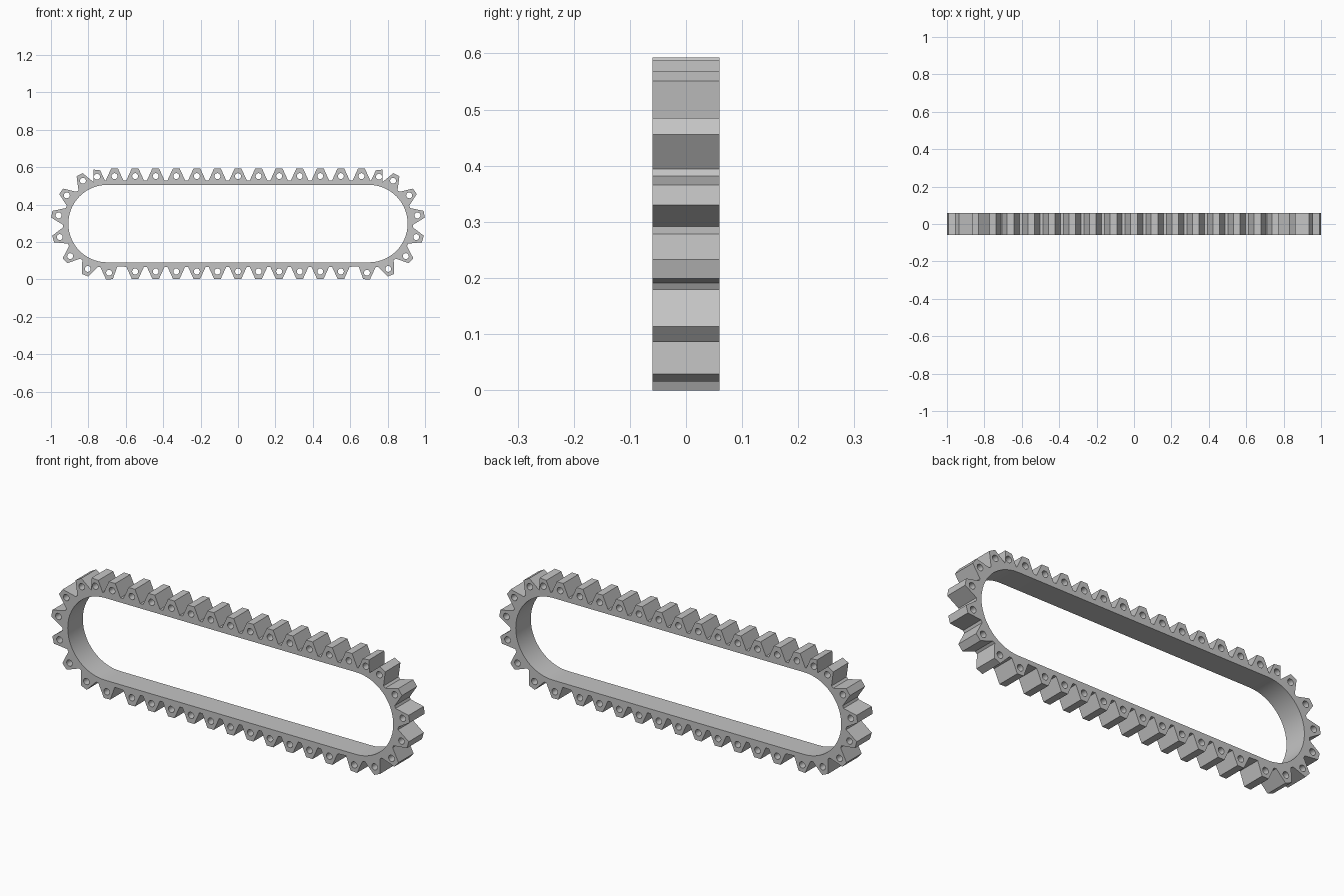
import bpy, bmesh
from math import sin, cos, pi, radians
from mathutils import Vector

cube = bpy.data.objects.get("Cube")
if cube:
    bpy.data.objects.remove(cube, do_unlink=True)

MID_Z = 0.298        # height of the loop's centre line
END_X = 0.70         # centre of each rounded end
INNER_R = 0.207
ROOT_R = 0.231       # outer surface of the band
HALF_DEPTH = 0.06
PITCH = 0.11
HOLE_R = 0.016


def tooth(centre, angle, tip, hole, half_base):
    """Outline points (clockwise) and pin hole centre of one tooth."""
    out = Vector((sin(angle), cos(angle)))
    along = Vector((cos(angle), -sin(angle)))
    points = [centre + out * r + along * w for r, w in
              ((ROOT_R, -half_base), (tip, -0.018), (tip, 0.018), (ROOT_R, half_base))]
    return points, centre + out * hole


def circle(centre, radius, count=16):
    return [centre + Vector((cos(2 * pi * i / count), sin(2 * pi * i / count))) * radius
            for i in range(count)]


def mirrored(points):
    return [Vector((-p.x, p.y)) for p in reversed(points)]


# Teeth of the right half, from top centre clockwise to bottom centre
half, holes = [], []


def add(points, hole):
    half.extend(p for p in points if p.x > 0)
    holes.append(hole)


for k in range(7):
    add(*tooth(Vector((k * PITCH, MID_Z)), 0, 0.295, 0.254, 0.047))

# Odd tooth with an upright outer side, where the straight run meets the end
add([Vector(p) for p in ((0.712, 0.529), (0.737, 0.583), (0.773, 0.587))],
    Vector((0.754, 0.549)))

# Fan of teeth around the rounded end
for i in range(7):
    tip = 0.30 if i < 6 else 0.298
    add(*tooth(Vector((END_X, MID_Z)), radians(29.4 + 25.5 * i), tip, 0.263, 0.0455))

for k in reversed(range(6)):
    add(*tooth(Vector((k * PITCH, MID_Z)), pi, 0.295, 0.256, 0.047))

# Smooth inner opening
arc = [Vector((END_X + INNER_R * sin(pi * i / 28), MID_Z + INNER_R * cos(pi * i / 28)))
       for i in range(29)]

loops = [half + mirrored(half), arc + mirrored(arc)]
for h in holes:
    loops.append(circle(h, HOLE_R))
    if h.x > 0.01:
        loops.append(circle(Vector((-h.x, h.y)), HOLE_R))

# Extruded profile with the opening and pin holes
curve = bpy.data.curves.new("toothed_track", 'CURVE')
curve.dimensions = '2D'
curve.fill_mode = 'BOTH'
curve.extrude = HALF_DEPTH
for loop in loops:
    spline = curve.splines.new('POLY')
    spline.points.add(len(loop) - 1)
    for point, p in zip(spline.points, loop):
        point.co = (p.x, p.y, 0, 1)
    spline.use_cyclic_u = True

track = bpy.data.objects.new("toothed_track", curve)
bpy.context.collection.objects.link(track)
track.rotation_euler.x = pi / 2
for other in bpy.context.selected_objects:
    other.select_set(False)
bpy.context.view_layer.objects.active = track
track.select_set(True)
bpy.ops.object.convert(target='MESH')
track = bpy.context.object
track.name = "toothed_track"

# Weld the caps to the walls
bm = bmesh.new()
bm.from_mesh(track.data)
bmesh.ops.remove_doubles(bm, verts=bm.verts, dist=0.0001)
bmesh.ops.recalc_face_normals(bm, faces=bm.faces)
bm.to_mesh(track.data)
bm.free()

# Single grey material
grey = bpy.data.materials.new("plain_grey")
grey.use_nodes = True
colour = (0.55, 0.55, 0.55, 1)
grey.diffuse_color = colour
grey.node_tree.nodes["Principled BSDF"].inputs["Base Color"].default_value = colour
track.data.materials.clear()
track.data.materials.append(grey)
bpy.ops.object.shade_smooth_by_angle(angle=radians(24))
